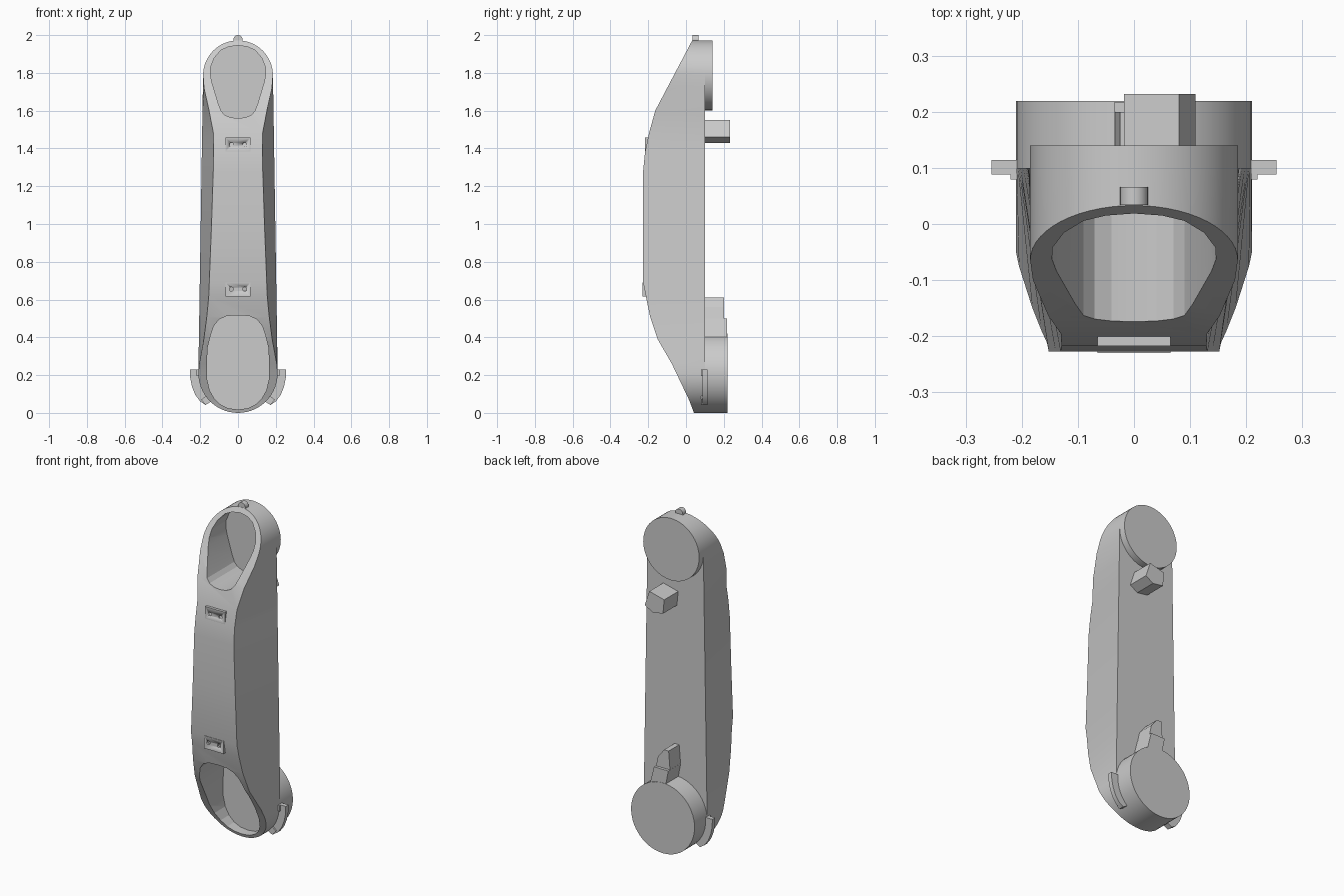
import bpy, bmesh, math

if "Cube" in bpy.data.objects:
    bpy.data.objects.remove(bpy.data.objects["Cube"])


def finish(bm, name, angle=25):
    bmesh.ops.remove_doubles(bm, verts=bm.verts, dist=1e-5)
    bmesh.ops.recalc_face_normals(bm, faces=bm.faces)
    me = bpy.data.meshes.new(name)
    bm.to_mesh(me)
    bm.free()
    ob = bpy.data.objects.new(name, me)
    bpy.context.collection.objects.link(ob)
    smooth(ob, angle)
    return ob


def smooth(ob, angle=25):
    bpy.ops.object.select_all(action='DESELECT')
    ob.select_set(True)
    bpy.context.view_layer.objects.active = ob
    bpy.ops.object.shade_smooth_by_angle(angle=math.radians(angle))


def prism(name, pts, y0, y1):
    """Extrude an (x, z) outline from y0 to y1."""
    bm = bmesh.new()
    a = [bm.verts.new((x, y0, z)) for x, z in pts]
    b = [bm.verts.new((x, y1, z)) for x, z in pts]
    bm.faces.new(a)
    bm.faces.new(b[::-1])
    n = len(pts)
    for i in range(n):
        j = (i + 1) % n
        bm.faces.new((a[i], b[i], b[j], a[j]))
    return finish(bm, name)


def circle(cx, cz, r, n):
    return [(cx + r * math.cos(2 * math.pi * i / n), cz + r * math.sin(2 * math.pi * i / n))
            for i in range(n)]


def mirrored(half):
    return half + [(-x, z) for x, z in reversed(half) if x > 0]


def box(x0, x1, z0, z1):
    return [(x0, z0), (x1, z0), (x1, z1), (x0, z1)]


def cut(ob, cutter):
    cutter.hide_render = True
    m = ob.modifiers.new("cut", 'BOOLEAN')
    m.operation, m.object, m.solver = 'DIFFERENCE', cutter, 'EXACT'
    bpy.context.view_layer.objects.active = ob
    # cut goes ahead of the smoothing
    bpy.ops.object.modifier_move_to_index(modifier="cut", index=0)
    bpy.ops.object.modifier_apply(modifier="cut")
    bpy.data.objects.remove(cutter)


TOP_Z, TOP_R = 1.787, 0.185
LOW_Z, LOW_R = 0.21, 0.21
BACK = 0.10

# front surface profile seen from the side: (z, y)
PROFILE = [(0, .042), (.065, .018), (.26, -.075), (.39, -.15), (.51, -.19), (.615, -.212),
           (.69, -.227), (1.28, -.227), (1.38, -.217), (1.48, -.196), (1.6, -.163),
           (1.72, -.1), (1.972, .033)]


def front_y(z):
    for (z0, y0), (z1, y1) in zip(PROFILE, PROFILE[1:]):
        if z <= z1:
            return y0 + (y1 - y0) * (z - z0) / (z1 - z0)
    return PROFILE[-1][1]


# arm body: lofted rows of (z, front half width, back half width)
rows = []
N = 14
for i in range(N + 1):
    a = math.pi / 2 * (1 - i / N)
    x = LOW_R * math.cos(a) if i else 0.0
    rows.append((LOW_Z - LOW_R * math.sin(a), x, x))
for z, xf in [(.26, .205), (.39, .181), (.51, .165), (.615, .155), (.69, .152), (1.0, .14),
              (1.28, .131), (1.38, .129), (1.48, .13), (1.6, .153), (1.72, .180)]:
    t = (z - LOW_Z) / (TOP_Z - LOW_Z)
    rows.append((z, xf, LOW_R + (TOP_R - LOW_R) * t))
for i in range(N + 1):
    a = math.pi / 2 * i / N
    x = TOP_R * math.cos(a) if i < N else 0.0
    rows.append((TOP_Z + TOP_R * math.sin(a), x, x))

bm = bmesh.new()
prev = None
for z, xf, xb in rows:
    y = front_y(z)
    ring = [bm.verts.new(c) for c in ((-xb, BACK, z), (-xf, y, z), (xf, y, z), (xb, BACK, z))]
    if prev:
        for k in range(4):
            m = (k + 1) % 4
            bm.faces.new((prev[k], prev[m], ring[m], ring[k]))
    prev = ring
body = finish(bm, "arm_body", 15)

# recessed pockets in both sloped ends
upper = [(0, 1.945), (.05, 1.938), (.09, 1.92), (.125, 1.88), (.145, 1.83), (.146, 1.79),
         (.138, 1.75), (.105, 1.64), (.09, 1.60), (.07, 1.577), (.04, 1.564), (0, 1.56)]
lower = [(0, .517), (.06, .513), (.1, .495), (.128, .46), (.145, .41), (.16, .35), (.165, .27),
         (.164, .18), (.15, .12), (.125, .075), (.09, .042), (.05, .024), (0, .018)]
for half in (upper, lower):
    cut(body, prism("pocket_cutter", mirrored(half), -0.4, 0.094))
smooth(body, 15)

# round joint discs on the back
prism("upper_joint_disc", circle(0, TOP_Z, TOP_R, 56), BACK, 0.14)
prism("lower_joint_disc", circle(0, LOW_Z, LOW_R, 56), BACK, 0.219)

# small round stud on the tip
prism("tip_stud", circle(0, 1.975, .025, 20), 0.034, 0.066)

# screw plates on the front with two holes each
for name, z0, z1, y, hz in (("upper_screw_plate", 1.385, 1.457, -.217, 1.42),
                            ("lower_screw_plate", .615, .69, -.23, .655)):
    plate = prism(name, box(-.065, .065, z0, z1), y, y + .035)
    for x in (-.035, .035):
        cut(plate, prism("hole_cutter", circle(x, hz, .011, 14), y - .05, y + .02))

# faceted block on the back below the upper joint
prism("back_block", [(-.018, 1.525), (.08, 1.55), (.11, 1.46), (.06, 1.43), (-.01, 1.44)],
      BACK - .005, 0.232)

# stepped latch above the lower joint
prism("latch_base", [(-.015, .4), (.085, .4), (.06, .5), (-.035, .5)], BACK - .005, 0.217)
prism("latch_tip", [(-.035, .49), (.06, .49), (.045, .56), (.005, .61), (-.025, .61)],
      BACK - .005, 0.2)

# curved side ears with small tabs
outer = [(.254, .23), (.253, .185), (.244, .14), (.226, .095), (.2, .06), (.172, .042)]
inner = [(.145, .058), (.175, .095), (.195, .14), (.205, .185), (.205, .23)]
for s, side in ((1, "right"), (-1, "left")):
    prism(side + "_ear", [(s * x, z) for x, z in outer + inner], .088, .114)
    prism(side + "_ear_upper_tab", [(s * x, z) for x, z in box(.195, .22, .195, .23)], .079, .09)
    prism(side + "_ear_lower_tab",
          [(s * x, z) for x, z in [(.172, .042), (.145, .058), (.17, .09), (.195, .07)]], .079, .09)
